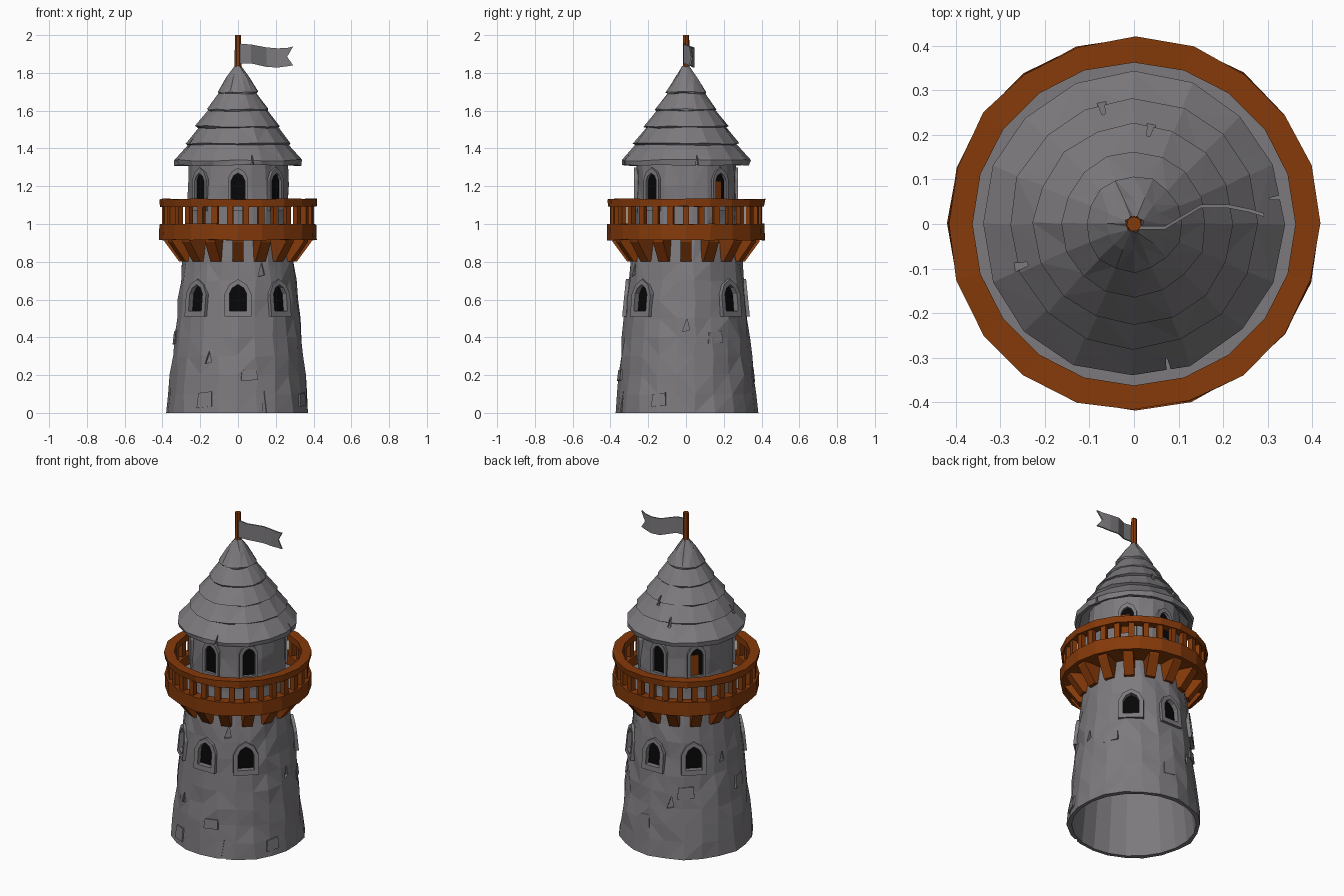
import bpy, bmesh, math, random
from math import sin, cos, pi, radians

if "Cube" in bpy.data.objects:
    bpy.data.objects.remove(bpy.data.objects["Cube"])
random.seed(4)

def material(name, col):
    m = bpy.data.materials.new(name)
    m.diffuse_color = (*col, 1)
    m.use_nodes = True
    m.node_tree.nodes["Principled BSDF"].inputs["Base Color"].default_value = m.diffuse_color
    return m

STONE = material("grey stone", (0.205, 0.195, 0.208))
WOOD = material("orange wood", (0.235, 0.042, 0.003))
DARK = material("dark opening", (0.002, 0.002, 0.002))

def finish(name, bm, mat, tri=False):
    if tri:
        bmesh.ops.triangulate(bm, faces=bm.faces[:])
    bmesh.ops.recalc_face_normals(bm, faces=bm.faces[:])
    me = bpy.data.meshes.new(name)
    bm.to_mesh(me)
    bm.free()
    me.materials.append(mat)
    ob = bpy.data.objects.new(name, me)
    bpy.context.scene.collection.objects.link(ob)
    return ob

def lathe(name, profile, n, mat, jit=0.0, rough=0, tri=False):
    """Revolve a closed (r, z) profile; the first `rough` points are jittered."""
    bm = bmesh.new()
    rings = []
    for i, (r, z) in enumerate(profile):
        j = jit if i < rough else 0
        edge = z < 0.01
        ring = []
        for k in range(n):
            a = 2 * pi * (k + random.uniform(-12, 12) * j) / n
            rr = r + random.uniform(-j, j)
            zz = z if edge else z + random.uniform(-j, j)
            ring.append(bm.verts.new((rr * sin(a), -rr * cos(a), zz)))
        rings.append(ring)
    m = len(rings)
    for i in range(m):
        p, q = rings[i], rings[(i + 1) % m]
        for k in range(n):
            bm.faces.new((p[k], p[(k + 1) % n], q[(k + 1) % n], q[k]))
    return finish(name, bm, mat, tri)

def place(a, u, r, z):
    """Angle a is measured from the front; u is sideways, r outward."""
    return (u * cos(a) + r * sin(a), u * sin(a) - r * cos(a), z)

def wall_r(z):
    return 0.378 - 0.1 * z if z < 0.86 else 0.268

def add_prism(bm, a, pts, r0, r1):
    """Extrude a (sideways, height) outline from radius r0(z) to r1(z)."""
    b = [bm.verts.new(place(a, u, r0(z), z)) for u, z in pts]
    f = [bm.verts.new(place(a, u, r1(z), z)) for u, z in pts]
    bm.faces.new(b)
    bm.faces.new(f)
    for i in range(len(pts)):
        j = (i + 1) % len(pts)
        bm.faces.new((b[i], b[j], f[j], f[i]))

def add_side_prism(bm, a, pts, w):
    """Extrude a (radius, height) outline sideways by half width w."""
    s = [[bm.verts.new(place(a, u, r, z)) for r, z in pts] for u in (-w, w)]
    bm.faces.new(s[0])
    bm.faces.new(s[1])
    for i in range(len(pts)):
        j = (i + 1) % len(pts)
        bm.faces.new((s[0][i], s[0][j], s[1][j], s[1][i]))

def arch(w, z0, z1):
    s, m = z1 - w * 1.1, z1 - w * 0.4
    return [(-w, z0), (w, z0), (w, s), (w * .65, m), (0, z1), (-w * .65, m), (-w, s)]

def add_frame(bm, a, inner, outer, back, front):
    def loop(pts, off):
        return [bm.verts.new(place(a, u, wall_r(z) + off, z)) for u, z in pts]
    loops = [loop(inner, back), loop(inner, front), loop(outer, front), loop(outer, back)]
    n = len(inner)
    for i in range(4):
        p, q = loops[i], loops[(i + 1) % 4]
        for k in range(n):
            bm.faces.new((p[k], p[(k + 1) % n], q[(k + 1) % n], q[k]))

def cut(ob, bm):
    """Subtract the cutter mesh, then remove the cutter."""
    c = finish("cutter", bm, ob.data.materials[0])
    c.hide_render = True
    mod = ob.modifiers.new("cut", 'BOOLEAN')
    mod.operation, mod.solver, mod.object = 'DIFFERENCE', 'EXACT', c
    dg = bpy.context.evaluated_depsgraph_get()
    me = bpy.data.meshes.new_from_object(ob.evaluated_get(dg))
    ob.modifiers.clear()
    ob.data = me
    bpy.data.objects.remove(c)

# Tower wall, hollow and open at the bottom
outer = [(wall_r(z), z) for z in (0, .1, .2, .3, .4, .5, .6, .7, .8)]
outer += [(.282, .9), (.27, 1.0), (.267, 1.1), (.266, 1.2), (.265, 1.35)]
inner = [(.235, 1.35), (.238, .95), (wall_r(.8) - .03, .8), (wall_r(0) - .025, 0)]
wall = lathe("tower_wall", outer + inner, 22, STONE, .007, len(outer), True)

# Windows: six around the tower on two floors
holes, panes, frames, boards = (bmesh.new() for _ in range(4))
lower = (43, .046, .54, .68, .026, .011, -.02)
upper = (48, .036, 1.1, 1.27, .018, .008, -.009)
for side, w, z0, z1, fw, fr, deep in (lower, upper):
    for d in (0, side, 180 - side, 180, 180 + side, 360 - side):
        a, hole = radians(d), arch(w, z0, z1)
        add_prism(holes, a, hole, lambda z: wall_r(z) - .08, lambda z: wall_r(z) + .05)
        add_prism(panes, a, arch(w + .004, z0 - .004, z1 + .004),
                  lambda z: wall_r(z) + deep - .006, lambda z: wall_r(z) + deep)
        add_frame(frames, a, hole, arch(w + fw, z0 - .03, z1 + .028), -.022, fr)
        # Wooden boards inside two of the rear upper windows
        if z0 > 1 and 90 < d < 270 and d != 180:
            add_prism(boards, a, [(-.034, z0), (.012, z0), (.012, 1.225), (-.034, 1.225)],
                      lambda z: wall_r(z) + deep - .003, lambda z: wall_r(z) + deep + .004)

# Chips and cracks in the wall
for d, u, z, w, h in ((-27, 0, .26, .018, .07), (90, 0, .43, .018, .07), (22, 0, -.01, .014, .13),
                      (24, 0, .72, .02, .08), (200, 0, .3, .02, .08), (255, 0, .55, .018, .07)):
    add_prism(holes, radians(d), [(u - w, z), (u + w, z + .01), (u + w * .3, z + h)],
              lambda z: wall_r(z) - .014, lambda z: wall_r(z) + .04)
cut(wall, holes)
finish("window_openings", panes, DARK)
finish("window_frames", frames, STONE)
finish("window_boards", boards, WOOD)

# A few raised stones
stones = bmesh.new()
for i in range(7):
    a = 2 * pi * (i + .3) / 7 + random.uniform(-.15, .15)
    z, w, h = random.choice((.07, .2, .4)), random.uniform(.03, .05), random.uniform(.03, .045)
    add_prism(stones, a, [(-w, z - h), (w, z - h * .8), (w * .9, z + h), (-w * .85, z + h * .8)],
              lambda z: wall_r(z) - .015, lambda z: wall_r(z) + .002)
finish("raised_stones", stones, STONE)

# Tiered roof, each tier overlapping the next
tiers = [(.018, 1.835), (.06, 1.775), (.108, 1.697), (.101, 1.69), (.163, 1.607), (.155, 1.60),
         (.225, 1.517), (.214, 1.51), (.281, 1.427), (.268, 1.42), (.342, 1.337), (.335, 1.31)]
roof = lathe("roof", tiers + [(.31, 1.315), (.235, 1.40), (.016, 1.74)], 16, STONE, .004, 12, True)
notch = bmesh.new()
for d, r, z in ((13, .31, 1.31), (-70, .255, 1.42), (170, .2, 1.51), (195, .255, 1.42), (100, .31, 1.31)):
    add_prism(notch, radians(d), [(-.01, z - .02), (.01, z - .02), (.004, z + .07)],
              lambda z, r=r: r, lambda z: .45)
cut(roof, notch)

# Balcony: stone floor on a wooden deck, deck ring, handrail
lathe("balcony_floor", [(.25, .93), (.37, .93), (.37, .942), (.25, .942)], 20, STONE)
lathe("deck_underside", [(.25, .918), (.37, .918), (.37, .931), (.25, .931)], 20, WOOD)
lathe("deck_ring", [(.417, .915), (.417, 1.0), (.362, 1.0), (.362, .915)], 20, WOOD, .003, 2)
lathe("handrail", [(.414, 1.092), (.418, 1.132), (.362, 1.132), (.362, 1.092)], 20, WOOD, .003, 2)

# Balusters and brackets
posts, braces = bmesh.new(), bmesh.new()
for i in range(30):
    add_side_prism(posts, 2 * pi * (i + .5) / 30,
                   [(.372, .99), (.402, .99), (.402, 1.1), (.372, 1.1)], .016)
for i in range(16):
    add_side_prism(braces, 2 * pi * i / 16,
                   [(.265, .925), (.392, .925), (.388, .905), (.312, .802), (.285, .802)], .029)
finish("balusters", posts, WOOD)
finish("brackets", braces, WOOD)

# Flagpole
bm = bmesh.new()
bmesh.ops.create_cone(bm, cap_ends=True, segments=7, radius1=.019, radius2=.017, depth=.24)
bmesh.ops.translate(bm, verts=bm.verts, vec=(0, 0, 1.88))
finish("flagpole", bm, WOOD)

# Waving swallow-tailed flag: x, y, bottom, middle, top
cols = [(.01, -.008, 1.85, 1.905, 1.955), (.07, -.008, 1.85, 1.9, 1.95), (.15, .04, 1.832, 1.885, 1.935),
        (.21, .04, 1.828, 1.88, 1.93), (.26, .03, 1.835, 1.885, 1.932), (.292, .02, 1.84, 0, 1.94)]
bm = bmesh.new()
sides = []
for dy in (-.004, .004):
    sides.append([[bm.verts.new((x, y + dy, z)) if z else None for z in zs] for x, y, *zs in cols])
for g in sides:
    for i in range(5):
        for k in (0, 1):
            q = [g[i][k], g[i + 1][k], g[i + 1][k + 1], g[i][k + 1]]
            bm.faces.new([v for v in q if v])
rim = lambda g: [c[0] for c in g] + [g[4][1]] + [c[2] for c in reversed(g)] + [g[0][1]]
p, q = rim(sides[0]), rim(sides[1])
for i in range(len(p)):
    j = (i + 1) % len(p)
    bm.faces.new((p[i], p[j], q[j], q[i]))
finish("flag", bm, STONE)
